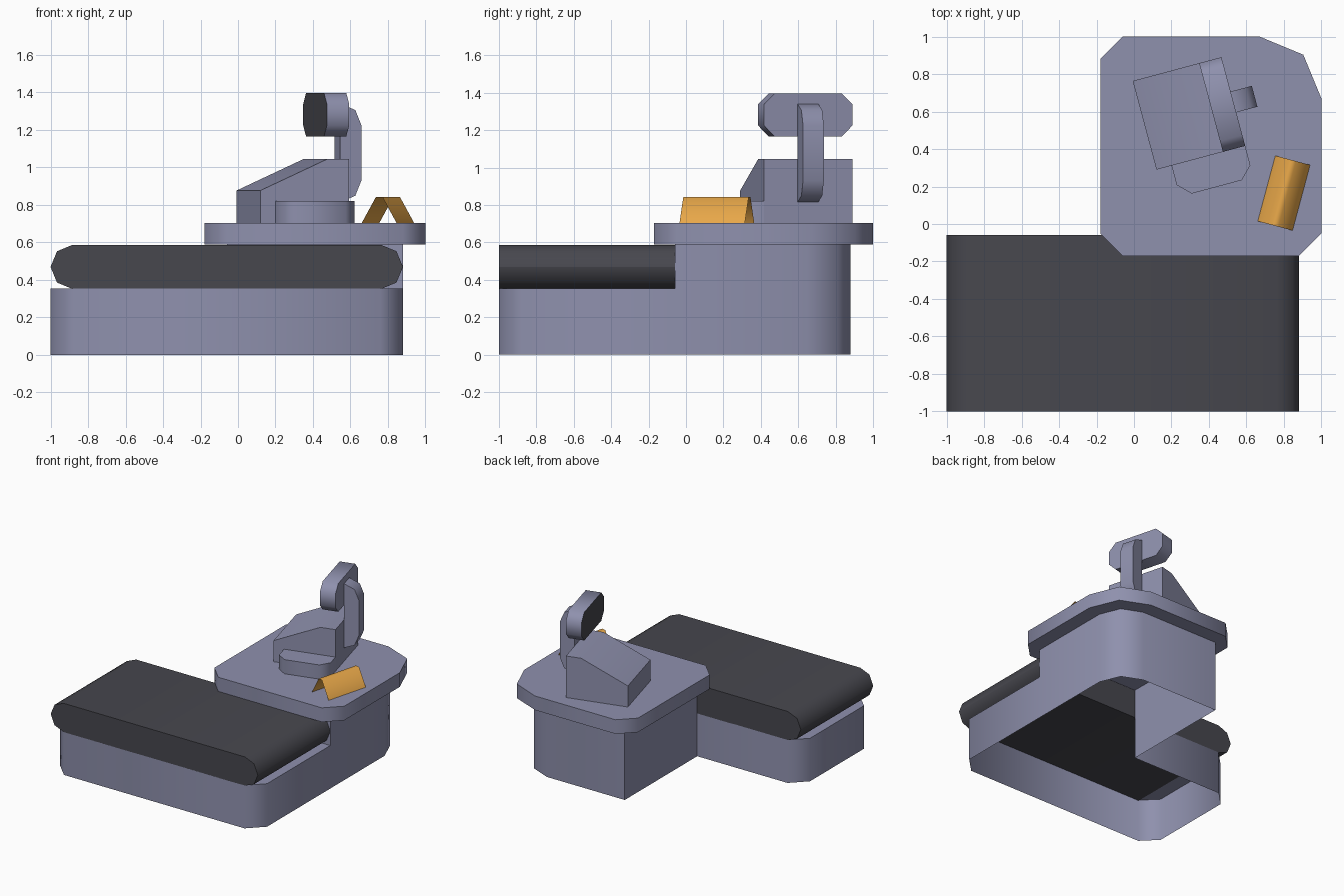
import bpy, bmesh, math
from mathutils import Matrix, Vector

if "Cube" in bpy.data.objects:
    bpy.data.objects.remove(bpy.data.objects["Cube"])


def material(name, col):
    m = bpy.data.materials.new(name)
    m.diffuse_color = (*col, 1)
    m.use_nodes = True
    m.node_tree.nodes["Principled BSDF"].inputs["Base Color"].default_value = m.diffuse_color
    return m


GREY = material("blue_grey_metal", (0.274, 0.282, 0.42))
DARK = material("dark_rubber", (0.063, 0.063, 0.076))
ORANGE = material("orange", (0.87, 0.42, 0.072))


def finish(name, bm, mats, recalc=True, angle=50):
    """Turn a bmesh into a named, smooth-by-angle object."""
    bmesh.ops.remove_doubles(bm, verts=bm.verts, dist=1e-4)
    if recalc:
        bmesh.ops.recalc_face_normals(bm, faces=bm.faces)
    me = bpy.data.meshes.new(name)
    bm.to_mesh(me)
    bm.free()
    for m in mats:
        me.materials.append(m)
    ob = bpy.data.objects.new(name, me)
    bpy.context.collection.objects.link(ob)
    bpy.ops.object.select_all(action='DESELECT')
    ob.select_set(True)
    bpy.context.view_layer.objects.active = ob
    bpy.ops.object.shade_smooth_by_angle(angle=math.radians(angle))
    return ob


def to_3d(a, b, c, axis):
    return {'X': (c, a, b), 'Y': (a, c, b), 'Z': (a, b, c)}[axis]


def walls(bm, pts, lo, hi, axis='Z', closed=True):
    n = len(pts)
    for i in range(n if closed else n - 1):
        p, q = pts[i], pts[(i + 1) % n]
        bm.faces.new([bm.verts.new(to_3d(*v, axis)) for v in
                      ((*p, lo), (*q, lo), (*q, hi), (*p, hi))])


def cap(bm, pts, h, axis='Z'):
    return bm.faces.new([bm.verts.new(to_3d(*p, h, axis)) for p in pts])


def prism(name, pts, lo, hi, axis='Z', mats=(GREY,), low_mat=0):
    bm = bmesh.new()
    walls(bm, pts, lo, hi, axis)
    cap(bm, pts, lo, axis).material_index = low_mat
    cap(bm, pts, hi, axis)
    return finish(name, bm, mats)


def rounded(x0, y0, x1, y1, corners):
    """Counter-clockwise rectangle; corners = (radius, segments) from lower left."""
    out = []
    spots = ((x0, y0, 1, 1, 180), (x1, y0, -1, 1, 270),
             (x1, y1, -1, -1, 0), (x0, y1, 1, -1, 90))
    for (x, y, sx, sy, start), (r, seg) in zip(spots, corners):
        if not r:
            out.append((x, y))
            continue
        for i in range(seg + 1):
            a = math.radians(start + 90 * i / seg)
            out.append((x + sx * r + r * math.cos(a), y + sy * r + r * math.sin(a)))
    return out


# Counter base: L-shaped hollow shell, low under the belt, tall under the till
c, sharp = (0.12, 1), (0, 1)
low = rounded(-1, -1, 0.88, -0.06, (c, c, sharp, c))
tall = rounded(-0.06, -0.06, 0.88, 0.88, (sharp, sharp, (0.235, 2), sharp))
LOW_Z, TALL_Z = 0.353, 0.588
i = low.index((0.88, -0.06))
outline = low[:i] + tall[1:] + [tall[0]] + low[i + 1:]
bm = bmesh.new()
walls(bm, outline, 0, LOW_Z)
walls(bm, tall, LOW_Z, TALL_Z)
cap(bm, low[:i + 1] + [tall[0]] + low[i + 1:], LOW_Z)
cap(bm, tall, TALL_Z)
finish("counter_base", bm, [GREY], recalc=False)

# Conveyor belt with rounded ends
r = (0.1175, 2)
prism("conveyor_belt", rounded(-1, 0.351, 0.88, 0.587, (r, r, r, r)),
      -1, -0.06, 'Y', (DARK,))

# Counter top
prism("counter_top", rounded(-0.18, -0.17, 1, 1, (c, c, (0.33, 2), c)), TALL_Z, 0.704)

# Till: all parts share one frame turned 15 degrees
till = Matrix.Translation((0.12, 0.29, 0)) @ Matrix.Rotation(math.radians(15), 4, 'Z')
S = 0.49
till_parts = [
    prism("till_body", [(0, 0.70), (S, 0.70), (S, 1.045), (0.37, 1.045), (0, 0.877)],
          0, S, 'Y'),
    prism("till_drawer", rounded(0.083, -0.172, S, 0.05,
                                 ((0.065, 1), (0.065, 1), sharp, sharp)), 0.70, 0.82),
    prism("screen_arm", rounded(S, 0.815, 0.607, 1.34,
                                (sharp, (0.115, 2), (0.115, 2), sharp)), 0.185, 0.30, 'Y'),
    # screen panel faces the cashier on its low side
    prism("screen", rounded(0, 1.165, S, 1.397, ((0.06, 1),) * 4),
          0.367, S, 'X', (GREY, DARK), low_mat=1),
]
for ob in till_parts:
    ob.data.transform(till)

# Folded sign: thin sheet bent over a ridge
bm = bmesh.new()
walls(bm, [(-0.096, 0.704), (-0.018, 0.842), (0.018, 0.842), (0.096, 0.704)],
      -0.181, 0.181, 'Y', closed=False)
for f in bm.faces:
    if f.calc_center_median().z and f.normal.z < 0:
        f.normal_flip()
bm.normal_update()
for f in bm.faces:
    if f.normal.z < 0:
        f.normal_flip()
sign = finish("divider_sign", bm, [ORANGE], recalc=False, angle=70)
sign.data.transform(Matrix.Translation((0.80, 0.165, 0)) @
                    Matrix.Rotation(math.radians(-15), 4, 'Z'))
